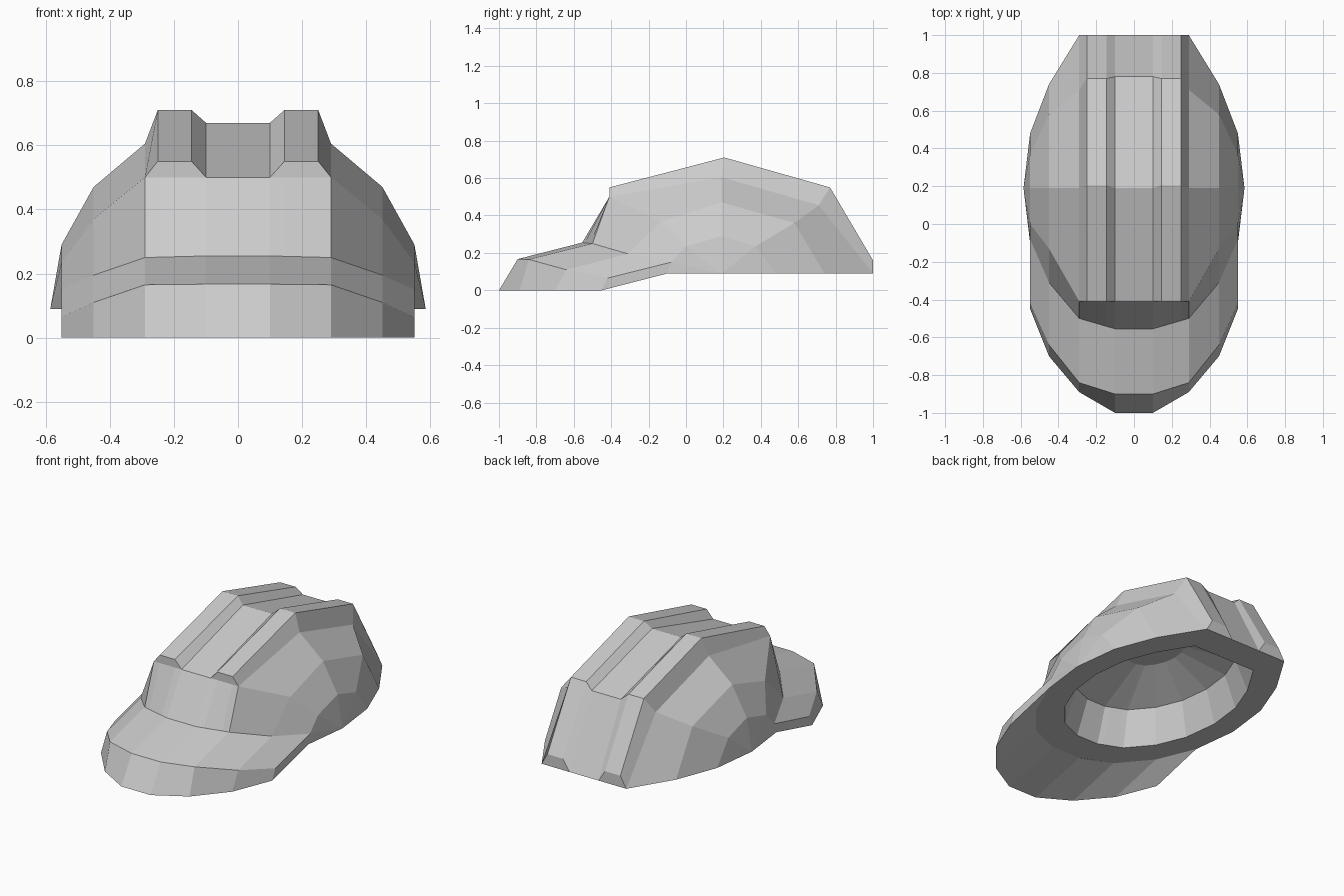
import bpy
import bmesh

cube = bpy.data.objects.get("Cube")
if cube:
    bpy.data.objects.remove(cube, do_unlink=True)

# Single plain grey
grey = bpy.data.materials.new("plain_grey")
grey.use_nodes = True
colour = (0.6, 0.6, 0.6, 1)
grey.diffuse_color = colour
grey.node_tree.nodes["Principled BSDF"].inputs["Base Color"].default_value = colour

RIM = 0.09      # height of the flat lower rim
MID = 0.19      # y of the crown's peak


def mirrored(half):
    """Sections (x, [(y, z), ...]) for +x, repeated on -x and ordered."""
    return [(-x, pts) for x, pts in reversed(half)] + half


def bridge(bm, rows, closed=False):
    """Join successive rows of points with quads."""
    rows = [[bm.verts.new(p) for p in row] for row in rows]
    for a, b in zip(rows, rows[1:]):
        n = len(a)
        for i in range(n if closed else n - 1):
            j = (i + 1) % n
            bm.faces.new((a[i], a[j], b[j], b[i]))
    return rows


def finish(bm, name):
    bmesh.ops.remove_doubles(bm, verts=bm.verts, dist=0.0005)
    bmesh.ops.dissolve_degenerate(bm, edges=bm.edges, dist=0.0005)
    bmesh.ops.recalc_face_normals(bm, faces=bm.faces)
    mesh = bpy.data.meshes.new(name)
    bm.to_mesh(mesh)
    bm.free()
    mesh.materials.append(grey)
    obj = bpy.data.objects.new(name, mesh)
    bpy.context.collection.objects.link(obj)
    return obj


def section(front, seam, shoulder, peak, back_shoulder, back, lift=0):
    """Front-to-back outline; lift raises a ridge with upright end steps."""
    (sy, sz), (py, pz), (by, bz) = shoulder, peak, back_shoulder
    return [(front, RIM), seam, (sy, sz), (sy, sz + lift), (py, pz),
            (by, bz), (back, RIM + 1.4 * lift), (back, RIM)]


# Crown: lengthwise sections from the centre channel out to the side
ridge = ((-0.41, 0.5), (0.205, 0.71), (0.77, 0.55), 1, 0.05)
crown_half = [
    (0.10, section(-0.61, (-0.555, 0.255), (-0.41, 0.5), (MID, 0.67), (0.78, 0.51), 1)),
    (0.145, section(-0.59, (-0.542, 0.254), *ridge)),
    (0.25, section(-0.547, (-0.511, 0.251), *ridge)),
    (0.29, section(-0.53, (-0.5, 0.25), (-0.41, 0.5), (MID, 0.605), (0.71, 0.455), 1)),
    (0.45, section(-0.34, (-0.31, 0.195), (-0.13, 0.37), (MID, 0.47), (0.58, 0.36), 0.74)),
    (0.55, section(-0.1, (-0.08, 0.15), (0, 0.235), (MID, 0.29), (0.37, 0.235), 0.48)),
    (0.585, [(MID, RIM)] * 8),
]
crown = mirrored(crown_half)
bm = bmesh.new()
bridge(bm, [[(x, y, z) for y, z in pts] for x, pts in crown])

# Flat rim and hollow inside, as shrinking copies of the base outline
outline = [(x, pts[0][0]) for x, pts in crown]
outline += [(x, pts[-1][0]) for x, pts in reversed(crown[1:-1])]
rings = [[(x * k, MID + (y - MID) * k, z) for x, y in outline]
         for k, z in ((1, RIM), (0.76, RIM), (0.66, 0.3), (0.25, 0.42))]
inner = bridge(bm, rings, closed=True)
bm.faces.new(inner[-1])
finish(bm, "crown")

# Brim: inner top, outer top, outer bottom, inner bottom
brim_half = [
    (0.10, [(-0.555, 0.255), (-0.9, 0.167), (-1, 0), (-0.61, RIM)]),
    (0.29, [(-0.5, 0.25), (-0.84, 0.165), (-0.89, 0), (-0.53, RIM)]),
    (0.45, [(-0.31, 0.195), (-0.64, 0.11), (-0.7, 0), (-0.34, RIM)]),
    (0.55, [(-0.08, 0.15), (-0.42, 0.065), (-0.45, 0), (-0.1, RIM)]),
]
bm = bmesh.new()
rows = bridge(bm, [[(x, y, z) for y, z in pts] for x, pts in mirrored(brim_half)])
bm.faces.new(rows[0])
bm.faces.new(rows[-1])
finish(bm, "brim")
